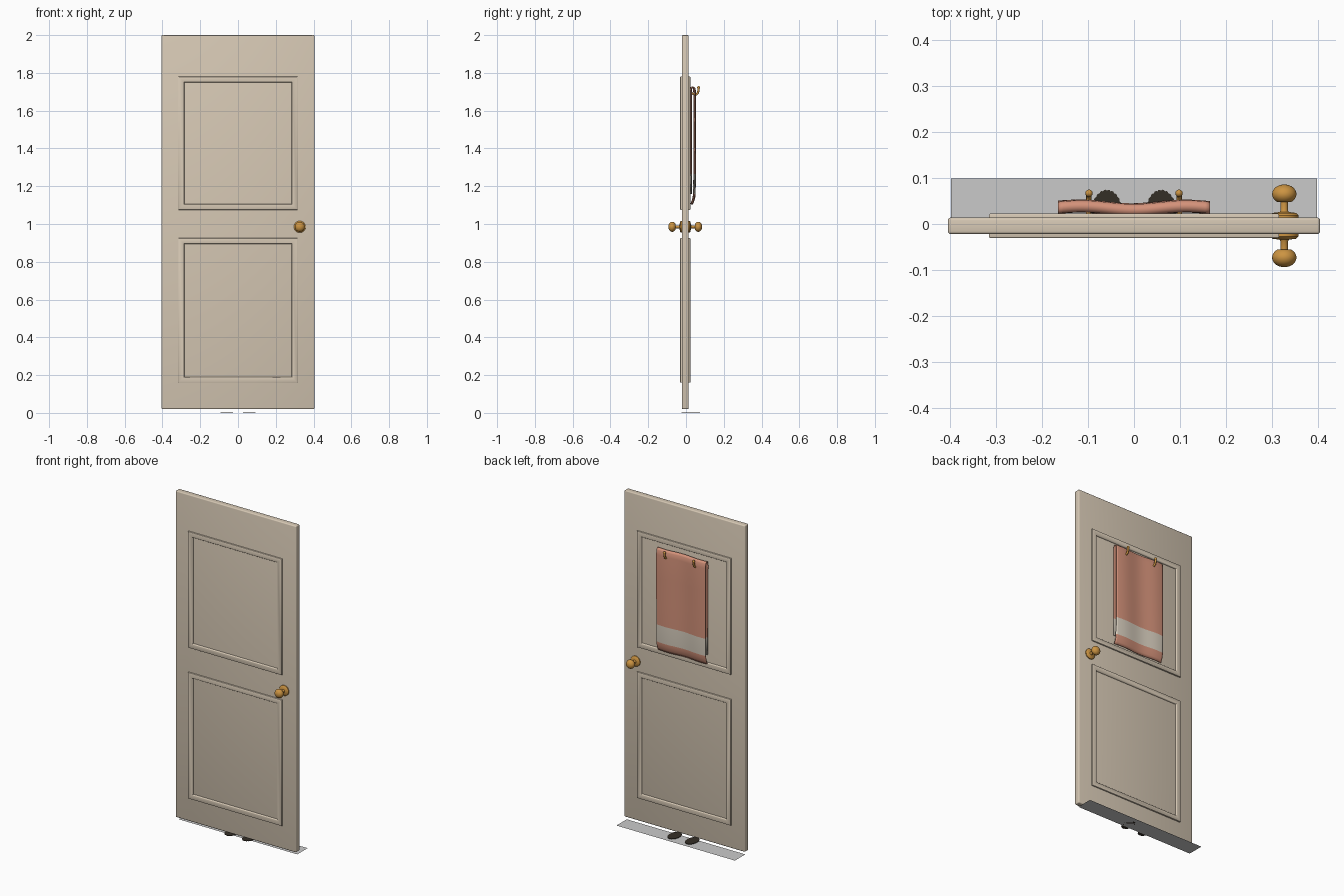
import bpy, bmesh, math
from mathutils import Matrix, Vector

if "Cube" in bpy.data.objects:
    bpy.data.objects.remove(bpy.data.objects["Cube"])


def mat(name, r, g, b):
    m = bpy.data.materials.new(name)
    lin = [((c / 255 + 0.055) / 1.055) ** 2.4 for c in (r, g, b)]
    m.diffuse_color = (*lin, 1)
    m.use_nodes = True
    m.node_tree.nodes["Principled BSDF"].inputs["Base Color"].default_value = m.diffuse_color
    return m


PAINT = mat("door_paint", 214, 200, 180)
BRASS = mat("brass", 204, 148, 66)
PINK = mat("towel_pink", 212, 146, 122)
BAND = mat("towel_band", 218, 208, 192)
DARK = mat("dark_brown", 52, 46, 38)
GREY = mat("floor_grey", 202, 202, 202)


def finish(name, bm, mats, smooth=True):
    bmesh.ops.recalc_face_normals(bm, faces=bm.faces)
    me = bpy.data.meshes.new(name)
    bm.to_mesh(me)
    bm.free()
    ob = bpy.data.objects.new(name, me)
    bpy.context.collection.objects.link(ob)
    for m in mats:
        me.materials.append(m)
    bpy.ops.object.select_all(action='DESELECT')
    ob.select_set(True)
    bpy.context.view_layer.objects.active = ob
    if smooth:
        bpy.ops.object.shade_smooth_by_angle(angle=math.radians(40))
    return ob


def box(name, lo, hi, m, bevel=0):
    bm = bmesh.new()
    bmesh.ops.create_cube(bm, size=1)
    for v in bm.verts:
        v.co = Vector([lo[i] + (v.co[i] + 0.5) * (hi[i] - lo[i]) for i in range(3)])
    if bevel:
        bmesh.ops.bevel(bm, geom=bm.edges[:], offset=bevel, segments=3,
                        profile=0.5, affect='EDGES')
    return finish(name, bm, [m])


def skin(bm, rows, closed):
    """Join successive rows of vertices with quads."""
    n = len(rows[0])
    for a, b in zip(rows, rows[1:]):
        for i in range(n if closed else n - 1):
            j = (i + 1) % n
            bm.faces.new((a[i], a[j], b[j], b[i]))


def moulding(name, x, z0, z1, y, side):
    """Rectangular picture-frame moulding on one door face."""
    bm = bmesh.new()
    prof = [(0, -0.003), (0, 0.006), (0.001, 0.008), (0.003, 0.009), (0.026, 0.009),
            (0.029, 0.007), (0.031, 0.003), (0.031, -0.003)]
    rows = []
    for d, h in prof:
        rows.append([bm.verts.new((px, y + side * h, pz)) for px, pz in
                     ((-x + d, z0 + d), (x - d, z0 + d), (x - d, z1 - d), (-x + d, z1 - d))])
    skin(bm, rows, True)
    return finish(name, bm, [PAINT])


def lathe_y(name, prof, x, z, m, seg=32):
    """Revolve (radius, y) points about a y-directed axis."""
    bm = bmesh.new()
    rows = [[bm.verts.new((x + r * math.cos(2 * math.pi * i / seg), y,
                           z + r * math.sin(2 * math.pi * i / seg))) for i in range(seg)]
            for r, y in prof]
    skin(bm, rows, True)
    bmesh.ops.remove_doubles(bm, verts=bm.verts, dist=1e-5)
    return finish(name, bm, [m])


# Door slab and mouldings on both faces
YF, YB = -0.022, 0.014
box("door_slab", (-0.405, YF, 0.02), (0.405, YB, 2.0), PAINT, 0.006)
for label, z0, z1 in (("upper", 1.075, 1.78), ("lower", 0.16, 0.925)):
    moulding(label + "_front_moulding", 0.315, z0, z1, YF, -1)
    moulding(label + "_back_moulding", 0.315, z0, z1, YB, 1)

# Knobs: rosette, neck and flattened ball on each side
for label, y0, s in (("front", YF, -1), ("back", YB, 1)):
    prof = [(0, -0.002), (0.031, -0.002), (0.031, 0.005), (0.026, 0.010), (0.010, 0.012),
            (0.008, 0.016), (0.008, 0.034)]
    for k in range(3, 17):
        a = math.pi * k / 16
        prof.append((0.0265 * math.sin(a), 0.051 - 0.021 * math.cos(a)))
    lathe_y(label + "_knob", [(r, y0 + s * h) for r, h in prof], 0.327, 0.985, BRASS)

# Towel folded over the hooks: side profile swept across x with soft waves
prof = [(0.026, 1.16), (0.025, 1.265), (0.024, 1.4), (0.024, 1.55), (0.024, 1.70)]
for k in range(1, 8):
    a = math.pi * (1 - k / 8)
    prof.append((0.0345 + 0.0105 * math.cos(a), 1.712 + 0.012 * math.sin(a)))
prof += [(0.046, 1.69), (0.046, 1.55), (0.046, 1.4), (0.046, 1.265), (0.044, 1.16),
         (0.042, 1.14), (0.036, 1.12), (0.029, 1.105)]
bm = bmesh.new()
rows = []
for y, z in prof:
    row = []
    for i in range(33):
        x = -0.165 + 0.33 * i / 32
        wave = -0.004 * math.cos(2 * math.pi * x / 0.23 + 0.6 * (1.72 - z))
        row.append(bm.verts.new((x, y + wave, z)))
    rows.append(row)
skin(bm, rows, False)
for f in bm.faces:
    f.material_index = 1 if 1.16 < f.calc_center_median().z < 1.265 else 0
towel = finish("towel", bm, [PINK, BAND])
sol = towel.modifiers.new("thickness", 'SOLIDIFY')
sol.thickness = 0.006
sol.offset = 0

# Hooks with ball tips
for label, x in (("left", -0.098), ("right", 0.098)):
    cu = bpy.data.curves.new(label + "_hook", 'CURVE')
    cu.dimensions = '3D'
    cu.bevel_depth = 0.006
    cu.bevel_resolution = 3
    cu.use_fill_caps = True
    pts = [(0.012, 1.705), (0.035, 1.69), (0.052, 1.684), (0.062, 1.692), (0.066, 1.706), (0.067, 1.72)]
    sp = cu.splines.new('POLY')
    sp.points.add(len(pts) - 1)
    for p, (y, z) in zip(sp.points, pts):
        p.co = (x, y, z, 1)
    cu.materials.append(BRASS)
    bpy.context.collection.objects.link(bpy.data.objects.new(label + "_hook", cu))
    bm = bmesh.new()
    bmesh.ops.create_uvsphere(bm, u_segments=16, v_segments=10, radius=0.008,
                              matrix=Matrix.Translation((x, 0.067, 1.722)))
    finish(label + "_hook_tip", bm, [BRASS])

# Thin floor strip behind the door
bm = bmesh.new()
bm.faces.new([bm.verts.new(c) for c in
              ((-0.398, 0, 0), (0.398, 0, 0), (0.398, 0.099, 0), (-0.398, 0.099, 0))])
finish("floor_strip", bm, [GREY], False)

# Flat scalloped dark pads under the door
for label, cx in (("left", -0.059), ("right", 0.059)):
    bm = bmesh.new()
    ring = []
    for i in range(120):
        a = 2 * math.pi * i / 120
        k = 0.95 + 0.05 * abs(math.sin(12 * a))
        ring.append((cx + 0.034 * k * math.cos(a), 0.025 + 0.05 * k * math.sin(a)))
    low = [bm.verts.new((x, y, 0.0)) for x, y in ring]
    top = [bm.verts.new((x, y, 0.003)) for x, y in ring]
    skin(bm, [low, top], True)
    bm.faces.new(top)
    bm.faces.new(low[::-1])
    finish(label + "_floor_pad", bm, [DARK], False)
